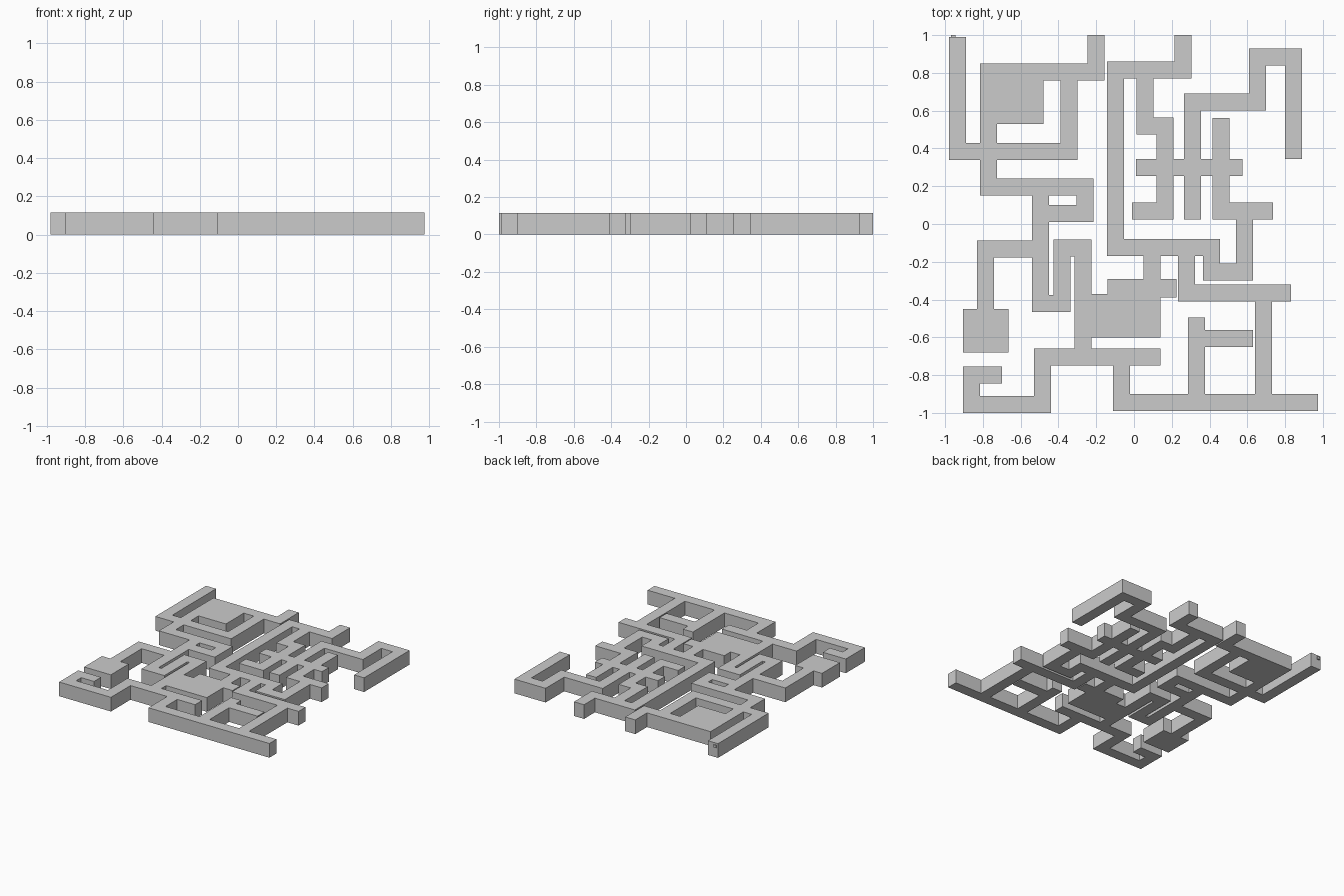
import bpy, bmesh, math

if "Cube" in bpy.data.objects:
    bpy.data.objects.remove(bpy.data.objects["Cube"])

HALF = 0.045      # half the corridor width
HEIGHT = 0.115

# Corridor centrelines, square ended, grouped by region
upper_left = [
    [(-.935, .945), (-.935, .385), (-.345, .385), (-.345, .805)],
    [(-.2, .955), (-.2, .805), (-.77, .805), (-.77, .195),
     (-.26, .195), (-.26, .055), (-.495, .055)],
]
lower_left = [
    [(-.495, .195), (-.495, -.42), (-.38, -.42), (-.38, -.127),
     (-.27, -.127), (-.27, -.705)],
    [(-.495, -.132), (-.785, -.132), (-.785, -.5)],
    [(-.745, -.8), (-.86, -.8), (-.86, -.955), (-.485, -.955),
     (-.485, -.705), (.095, -.705)],
]
lower_right = [
    [(-.065, -.705), (-.065, -.945), (.93, -.945)],
    [(.33, -.54), (.33, -.945)],
    [(.33, -.605), (.585, -.605)],
    [(.685, -.945), (.685, -.365)],
    [(.785, -.365), (.278, -.365), (.278, -.125)],
    [(.095, -.335), (.095, -.125)],
]
upper_right = [
    [(.26, .955), (.26, .815), (-.098, .815), (-.098, -.125), (.41, -.125),
     (.41, -.255), (.585, -.255), (.585, .068)],
    [(.69, .068), (.46, .068), (.46, .515)],
    [(.055, .3), (.53, .3)],
    [(.057, .815), (.057, .518), (.165, .518), (.165, .07), (.035, .07)],
    [(.31, .07), (.31, .645), (.655, .645), (.655, .883),
     (.845, .883), (.845, .39)],
]

# Wide rooms: x0, y0, x1, y1
rooms = [
    (-.815, .53, -.48, .85),
    (-.905, -.68, -.665, -.45),
    (-.315, -.6, .14, -.37),
    (-.14, -.39, .225, -.29),
]


def path_rects(path):
    for (ax, ay), (bx, by) in zip(path, path[1:]):
        yield (min(ax, bx) - HALF, min(ay, by) - HALF,
               max(ax, bx) + HALF, max(ay, by) + HALF)


def finish(bm, name):
    bmesh.ops.recalc_face_normals(bm, faces=bm.faces)
    mesh = bpy.data.meshes.new(name)
    bm.to_mesh(mesh)
    bm.free()
    obj = bpy.data.objects.new(name, mesh)
    bpy.context.collection.objects.link(obj)
    return obj


def merged_slab(rects, name):
    """Union of rectangles as one clean extruded sheet."""
    rects = [tuple(round(v * 1000) for v in r) for r in rects]
    xs = sorted({v for r in rects for v in (r[0], r[2])})
    ys = sorted({v for r in rects for v in (r[1], r[3])})
    bm = bmesh.new()
    verts = {}

    def corner(x, y):
        if (x, y) not in verts:
            verts[x, y] = bm.verts.new((x / 1000, y / 1000, 0))
        return verts[x, y]

    for x0, x1 in zip(xs, xs[1:]):
        for y0, y1 in zip(ys, ys[1:]):
            if any(r[0] <= x0 and x1 <= r[2] and r[1] <= y0 and y1 <= r[3]
                   for r in rects):
                bm.faces.new([corner(x0, y0), corner(x1, y0),
                              corner(x1, y1), corner(x0, y1)])
    bmesh.ops.dissolve_limit(bm, angle_limit=math.radians(1),
                             verts=bm.verts, edges=bm.edges)
    ext = bmesh.ops.extrude_face_region(bm, geom=bm.faces[:],
                                        use_keep_orig=True)
    for g in ext["geom"]:
        if isinstance(g, bmesh.types.BMVert):
            g.co.z = HEIGHT
    return finish(bm, name)


# Labyrinth slab
paths = upper_left + lower_left + lower_right + upper_right
merged_slab([r for p in paths for r in path_rects(p)] + rooms, "maze_slab")

# Tiny peg on the back end of the left corridor
bm = bmesh.new()
bmesh.ops.create_cube(bm, size=1)
for v in bm.verts:
    v.co = (v.co.x * .022 - .957, v.co.y * .02 + .99, v.co.z * .022 + .09)
finish(bm, "end_peg")
